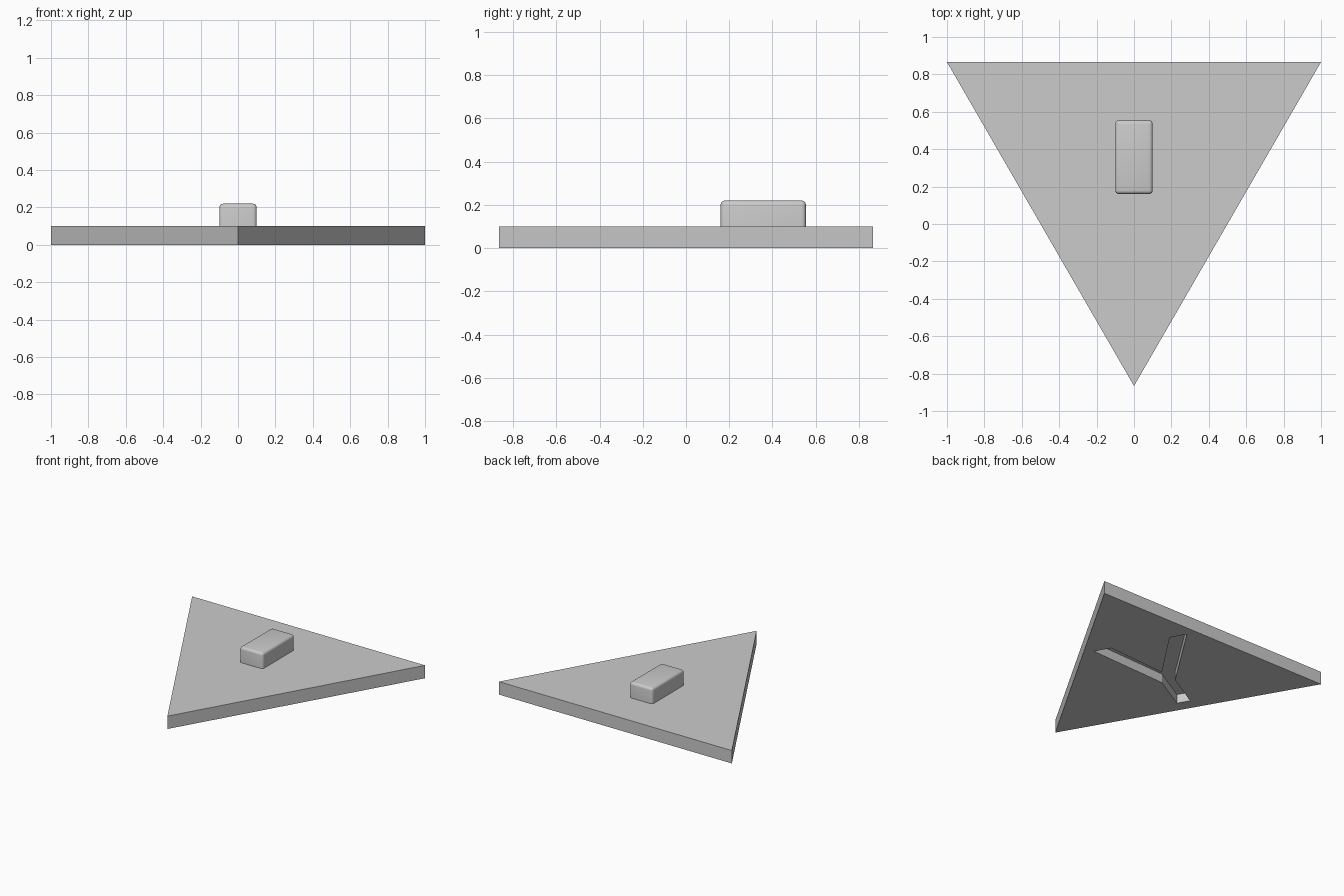
import bpy, bmesh, math
from mathutils import Matrix

cube = bpy.data.objects.get("Cube")
if cube:
    bpy.data.objects.remove(cube, do_unlink=True)

# One flat grey for everything
GREY = (0.6, 0.6, 0.6, 1.0)
grey = bpy.data.materials.new("plain_grey")
grey.use_nodes = True
grey.diffuse_color = GREY
grey.node_tree.nodes["Principled BSDF"].inputs["Base Color"].default_value = GREY


def prism(name, outline, z0, z1, matrix=Matrix()):
    """Extrude a flat outline from z0 to z1."""
    bm = bmesh.new()
    face = bm.faces.new([bm.verts.new((x, y, z0)) for x, y in outline])
    top = bmesh.ops.extrude_face_region(bm, geom=[face])["geom"]
    verts = [v for v in top if isinstance(v, bmesh.types.BMVert)]
    bmesh.ops.translate(bm, verts=verts, vec=(0, 0, z1 - z0))
    bmesh.ops.transform(bm, matrix=matrix, verts=bm.verts)
    bmesh.ops.recalc_face_normals(bm, faces=bm.faces)
    mesh = bpy.data.meshes.new(name)
    bm.to_mesh(mesh)
    bm.free()
    mesh.materials.append(grey)
    obj = bpy.data.objects.new(name, mesh)
    bpy.context.collection.objects.link(obj)
    return obj


def apply_modifiers(obj):
    bpy.ops.object.select_all(action="DESELECT")
    obj.select_set(True)
    bpy.context.view_layer.objects.active = obj
    for mod in list(obj.modifiers):
        bpy.ops.object.modifier_apply(modifier=mod.name)


# Equilateral plate, point towards the front
half_depth = math.sqrt(3) / 2
plate = prism("triangle_plate",
              [(-1, half_depth), (0, -half_depth), (1, half_depth)], 0, 0.1)

# Forked groove in the underside: half outline mirrored about its stem
half = [(-0.48, 0.05), (-0.17, 0.05), (0.41, 0.35), (0.41, 0.22)]
outline = half + [(-0.035, 0)] + [(u, -v) for u, v in reversed(half)]
centroid = Matrix.Translation((0, half_depth / 3, 0))
cutter = prism("groove_cutter", outline, -0.05, 0.07,
               centroid @ Matrix.Rotation(math.radians(30), 4, "Z"))
cutter.hide_render = True
cut = plate.modifiers.new("groove", "BOOLEAN")
cut.operation = "DIFFERENCE"
cut.solver = "EXACT"
cut.object = cutter
apply_modifiers(plate)
bpy.data.objects.remove(cutter, do_unlink=True)

# Rounded block standing on the plate, its lower rim sunk into the surface
block = prism("raised_block",
              [(-0.1, 0.16), (0.1, 0.16), (0.1, 0.555), (-0.1, 0.555)], 0.085, 0.22)
bm = bmesh.new()
bm.from_mesh(block.data)
rounded = [e for e in bm.edges if max(v.co.z for v in e.verts) > 0.2]
bmesh.ops.bevel(bm, geom=rounded, offset=0.02, segments=4, profile=0.5,
                affect="EDGES")
bm.to_mesh(block.data)
bm.free()
apply_modifiers(block)
bpy.ops.object.shade_smooth_by_angle(angle=math.radians(35))
